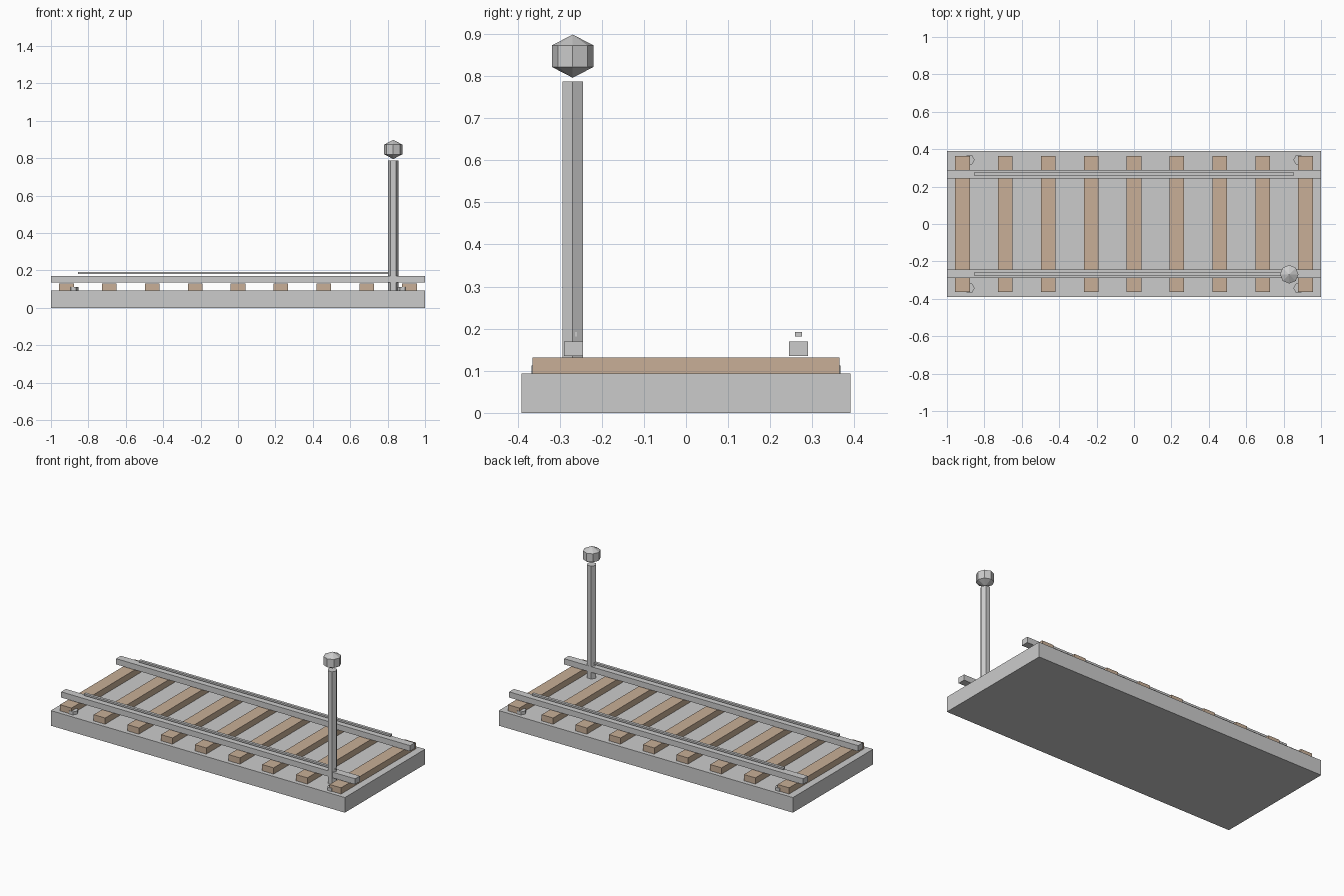
import bpy, math

if "Cube" in bpy.data.objects:
    bpy.data.objects.remove(bpy.data.objects["Cube"])

wood = bpy.data.materials.new("wood")
wood.diffuse_color = (0.58, 0.43, 0.31, 1)
wood.use_nodes = True
wood.node_tree.nodes["Principled BSDF"].inputs["Base Color"].default_value = wood.diffuse_color


def box(name, x, y, z, mat=None):
    """Box from (min, max) ranges."""
    bpy.ops.mesh.primitive_cube_add(
        size=1, location=[(a + b) / 2 for a, b in (x, y, z)])
    o = bpy.context.object
    o.name = name
    o.scale = [b - a for a, b in (x, y, z)]
    bpy.ops.object.transform_apply(location=False, rotation=False, scale=True)
    if mat:
        o.data.materials.append(mat)
    return o


def hex_prism(name, x, y, z0, z1, r):
    """Six-sided prism with a corner facing +x."""
    bpy.ops.mesh.primitive_cylinder_add(
        vertices=6, radius=r, depth=z1 - z0,
        location=(x, y, (z0 + z1) / 2), rotation=(0, 0, math.pi / 2))
    bpy.context.object.name = name


# Track bed
box("track_bed", (-1, 1), (-0.39, 0.39), (0, 0.093))

# Sleepers
for i in range(9):
    x = -0.917 + i * 0.22925
    box(f"sleeper_{i + 1}", (x - 0.039, x + 0.039), (-0.364, 0.364),
        (0.093, 0.131), wood)

# Rails with the thin strip floating above each
for side, s in (("front", -1), ("back", 1)):
    y = s * 0.267
    box(f"{side}_rail", (-1, 1), (y - 0.023, y + 0.023), (0.135, 0.17))
    box(f"{side}_rail_strip", (-0.855, 0.855), (y - 0.0085, y + 0.0085),
        (0.181, 0.192))
    # Corner bolts, partly under the end sleepers
    for end, e in (("left", -1), ("right", 1)):
        hex_prism(f"{side}_{end}_bolt", e * 0.88, s * 0.343, 0.093, 0.112, 0.028)

# Signal post
hex_prism("signal_post", 0.83, -0.269, 0.093, 0.787, 0.028)

# Signal lamp: eight-sided double cone
bpy.ops.mesh.primitive_uv_sphere_add(
    segments=8, ring_count=2, radius=0.057, location=(0.83, -0.269, 0.847))
lamp = bpy.context.object
lamp.name = "signal_lamp"
lamp.scale.z = 0.9
bpy.ops.object.transform_apply(location=False, rotation=False, scale=True)
